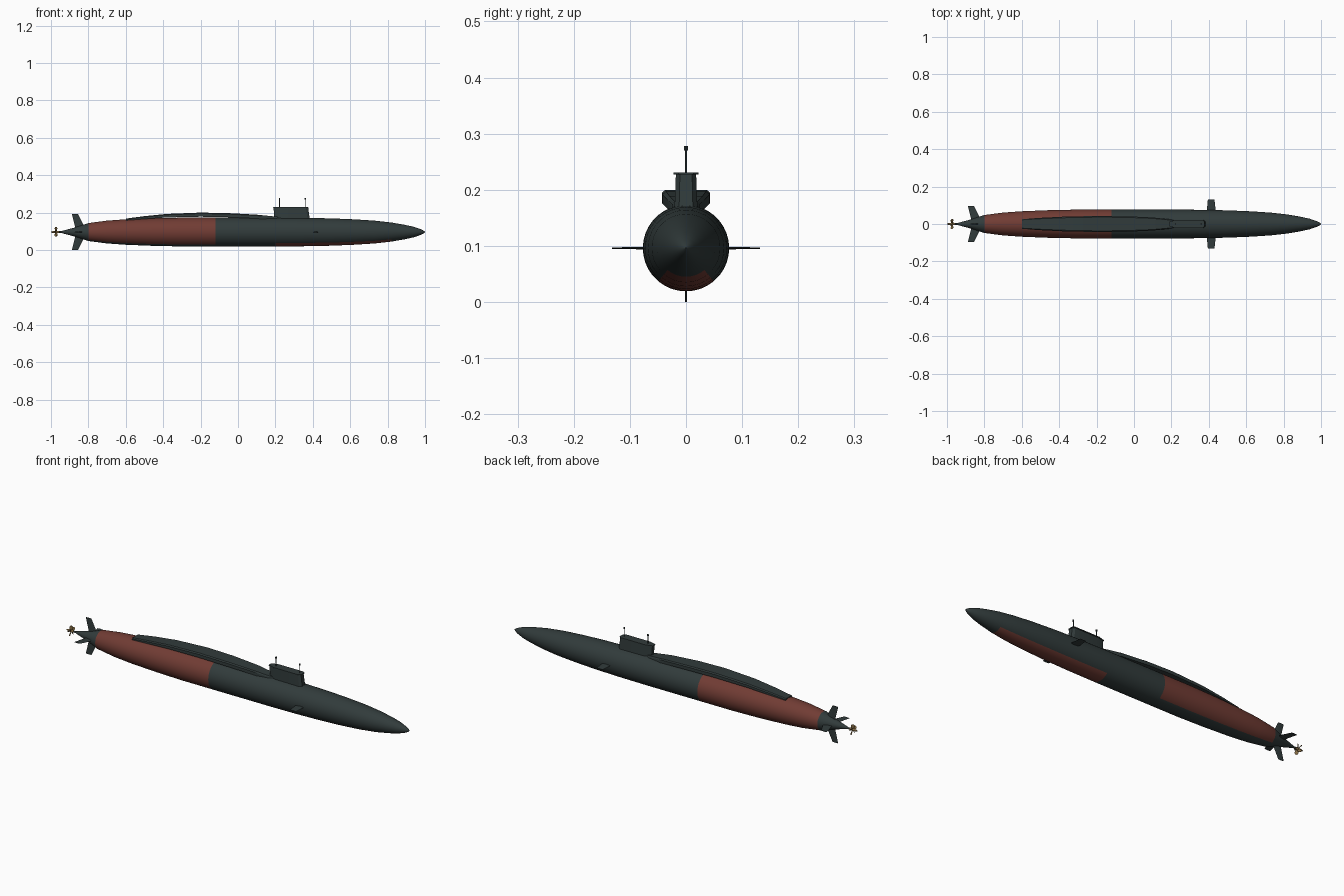
import bpy, bmesh, math
from mathutils import Matrix, Vector

if "Cube" in bpy.data.objects:
    bpy.data.objects.remove(bpy.data.objects["Cube"], do_unlink=True)

AXIS = 0.096  # height of the hull centreline


def material(name, rgb, rough=0.7):
    m = bpy.data.materials.new(name)
    m.use_nodes = True
    m.diffuse_color = (*rgb, 1)
    bsdf = next(n for n in m.node_tree.nodes if n.type == 'BSDF_PRINCIPLED')
    bsdf.inputs["Base Color"].default_value = (*rgb, 1)
    bsdf.inputs["Roughness"].default_value = rough
    return m


DARK = material("dark grey green", (0.031, 0.044, 0.044))
RED = material("oxide red", (0.165, 0.045, 0.034))
BRASS = material("brass", (0.24, 0.155, 0.06))


def finish(name, bm, mats, angle=35):
    bmesh.ops.recalc_face_normals(bm, faces=bm.faces)
    me = bpy.data.meshes.new(name)
    bm.to_mesh(me)
    bm.free()
    for m in mats:
        me.materials.append(m)
    ob = bpy.data.objects.new(name, me)
    bpy.context.collection.objects.link(ob)
    bpy.ops.object.select_all(action='DESELECT')
    ob.select_set(True)
    bpy.context.view_layer.objects.active = ob
    bpy.ops.object.shade_smooth_by_angle(angle=math.radians(angle))
    return ob


def loft(bm, rings):
    """Skin a list of equal rings of points and cap both ends."""
    vs = [[bm.verts.new(p) for p in ring] for ring in rings]
    n = len(vs[0])
    for a, b in zip(vs, vs[1:]):
        for i in range(n):
            j = (i + 1) % n
            bm.faces.new((a[i], a[j], b[j], b[i]))
    bm.faces.new(vs[0])
    bm.faces.new(vs[-1])


def circle_x(x, r, n, z=AXIS):
    return [(x, r * math.sin(2 * math.pi * i / n), z - r * math.cos(2 * math.pi * i / n))
            for i in range(n)]


# Pressure hull: lathe along x, painted by position
PROFILE = [(-0.945, 0.005), (-0.87, 0.025), (-0.8, 0.048), (-0.7, 0.061), (-0.6, 0.068),
           (-0.45, 0.074), (-0.3, 0.077), (-0.12, 0.077), (0.2, 0.077), (0.35, 0.076),
           (0.5, 0.073), (0.62, 0.068), (0.73, 0.061), (0.82, 0.051), (0.89, 0.039),
           (0.94, 0.028), (0.975, 0.016), (0.993, 0.007), (1.0, 0.001)]
bm = bmesh.new()
loft(bm, [circle_x(x, r, 36) for x, r in PROFILE])
for f in bm.faces:
    c = f.calc_center_median()
    from_keel = math.degrees(math.atan2(abs(c.y), AXIS - c.z))
    stern_patch = -0.8 < c.x < -0.12 and from_keel > 30
    keel_patch = 0.2 < c.x < 0.82 and from_keel < 40
    f.material_index = int(stern_patch or keel_patch)
finish("hull", bm, [DARK, RED])

# Raised deck casing: x, half width, bottom, top
CASING = [(-0.6, 0.026, 0.158, 0.168), (-0.5, 0.033, 0.166, 0.181), (-0.38, 0.039, 0.174, 0.193),
          (-0.2, 0.043, 0.178, 0.2), (-0.05, 0.042, 0.175, 0.197), (0.1, 0.035, 0.168, 0.189),
          (0.2, 0.024, 0.16, 0.179), (0.23, 0.012, 0.16, 0.174)]
bm = bmesh.new()
rings = []
for x, w, lo, hi in CASING:
    half = [(w * 0.6, lo), (w, lo), (w, hi - 0.005), (w * 0.85, hi)]
    rings.append([(x, y, z) for y, z in half] + [(x, -y, z) for y, z in reversed(half)])
loft(bm, rings)
finish("deck_casing", bm, [DARK])


# Sail: chamfered plan, slightly raked
def plan(x0, x1, w, z):
    c = 0.012
    half = [(x0, w * 0.5), (x0 + 3 * c, w), (x1 - c, w), (x1, w * 0.6)]
    return [(x, y, z) for x, y in half] + [(x, -y, z) for x, y in reversed(half)]


bm = bmesh.new()
loft(bm, [plan(0.195, 0.385, 0.021, 0.155), plan(0.19, 0.375, 0.018, 0.228)])
finish("sail", bm, [DARK], 20)
bm = bmesh.new()
loft(bm, [plan(0.187, 0.378, 0.022, 0.227), plan(0.187, 0.378, 0.022, 0.231)])
finish("sail_roof", bm, [DARK], 20)

# Masts with small heads
for name, x in (("rear_mast", 0.222), ("front_mast", 0.36)):
    bm = bmesh.new()
    for r, lo, hi in ((0.0022, 0.225, 0.272), (0.004, 0.27, 0.278)):
        bmesh.ops.create_cone(bm, cap_ends=True, segments=10, radius1=r, radius2=r,
                              depth=hi - lo, matrix=Matrix.Translation((x, 0, (lo + hi) / 2)))
    finish(name, bm, [DARK])


def fin(name, root, tip, thick, turn):
    """Tapered fin: root and tip are (back x, front x, radius), turned about the hull axis."""
    bm = bmesh.new()
    rings = []
    for (x0, x1, r), t in ((root, thick), (tip, thick * 0.5)):
        mid = x0 + (x1 - x0) * 0.6
        rings.append([(x0, 0, r), (mid, t / 2, r), (x1, 0, r), (mid, -t / 2, r)])
    loft(bm, rings)
    bm.transform(Matrix.Translation((0, 0, AXIS)) @ Matrix.Rotation(math.radians(turn), 4, 'X'))
    finish(name, bm, [DARK], 20)


# Bow planes and cross-shaped tail
for side, turn in (("left", 90), ("right", -90)):
    fin("bow_plane_" + side, (0.388, 0.438, 0.06), (0.395, 0.43, 0.132), 0.005, turn)
for side, turn in (("top", 0), ("back", 90), ("bottom", 180), ("front", 270)):
    fin("tail_fin_" + side, (-0.868, -0.815, 0.015), (-0.888, -0.855, 0.096), 0.007, turn)

# Propeller: shaft, hub and twisted blades
bm = bmesh.new()
loft(bm, [circle_x(-0.97, 0.004, 12), circle_x(-0.935, 0.005, 12)])
finish("propeller_shaft", bm, [DARK])

bm = bmesh.new()
loft(bm, [circle_x(-1.0, 0.002, 12), circle_x(-0.99, 0.005, 12),
          circle_x(-0.972, 0.007, 12), circle_x(-0.958, 0.006, 12)])
finish("propeller_hub", bm, [BRASS])

BLADES = 5
bm = bmesh.new()
for k in range(BLADES):
    spin = Matrix.Rotation(2 * math.pi * k / BLADES, 4, 'X')
    rings = []
    for r, w, pitch in ((0.004, 0.005, 55), (0.014, 0.0085, 45), (0.022, 0.0085, 38), (0.027, 0.004, 32)):
        twist = Matrix.Rotation(math.radians(pitch), 4, 'Z')
        corners = [(-w, -0.0007, r), (w, -0.0007, r), (w, 0.0007, r), (-w, 0.0007, r)]
        place = Matrix.Translation((-0.973, 0, AXIS)) @ spin @ twist
        rings.append([place @ Vector(c) for c in corners])
    loft(bm, rings)
finish("propeller_blades", bm, [BRASS])
